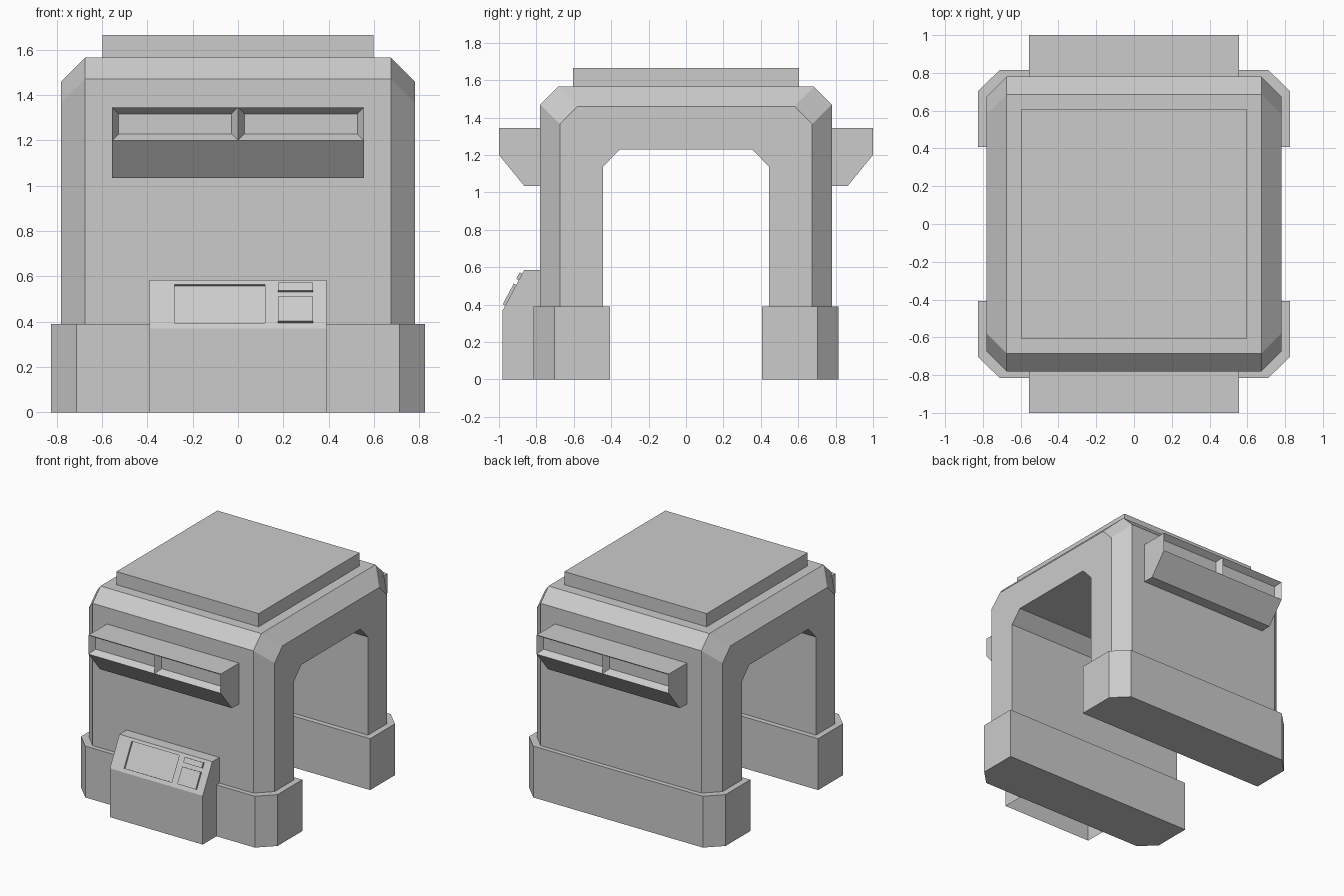
import bpy, bmesh, math
from mathutils import Vector

cube = bpy.data.objects.get("Cube")
if cube:
    bpy.data.objects.remove(cube, do_unlink=True)

grey = bpy.data.materials.new("light grey")
grey.use_nodes = True
grey.diffuse_color = (0.6, 0.6, 0.6, 1)
grey.node_tree.nodes["Principled BSDF"].inputs["Base Color"].default_value = (0.6, 0.6, 0.6, 1)


def finish(bm, name):
    mesh = bpy.data.meshes.new(name)
    bm.to_mesh(mesh)
    bm.free()
    mesh.materials.append(grey)
    obj = bpy.data.objects.new(name, mesh)
    bpy.context.collection.objects.link(obj)
    return obj


def loft(sections):
    """Closed solid through matching rings of points."""
    bm = bmesh.new()
    rings = [[bm.verts.new(p) for p in s] for s in sections]
    for a, b in zip(rings, rings[1:]):
        for i in range(len(a)):
            j = (i + 1) % len(a)
            bm.faces.new((a[i], a[j], b[j], b[i]))
    bm.faces.new(rings[0])
    bm.faces.new(rings[-1])
    bmesh.ops.recalc_face_normals(bm, faces=bm.faces[:])
    return bm


def extrude_x(profile, half_width):
    return loft([[(x, y, z) for y, z in profile] for x in (-half_width, half_width)])


def cut(bm, point, normal, faces=None):
    faces = faces or bm.faces[:]
    geom = set(faces)
    for f in faces:
        geom.update(f.edges, f.verts)
    bmesh.ops.bisect_plane(bm, geom=list(geom), plane_co=point, plane_no=normal)


def box(name, size, centre, tilt=0):
    bm = bmesh.new()
    bmesh.ops.create_cube(bm, size=1)
    bmesh.ops.scale(bm, vec=size, verts=bm.verts)
    obj = finish(bm, name)
    obj.location = centre
    obj.rotation_euler.x = tilt
    return obj


# Arched body: outer edges bevelled towards both open ends
def arch(x, inset):
    half = [(0.445, 0.38), (0.78 - inset, 0.38), (0.78 - inset, 1.47 - inset),
            (0.685 - inset, 1.565 - inset)]
    inner = [(0.355, 1.23), (0.445, 1.135)]
    ring = half + [(-y, z) for y, z in reversed(half)]
    ring += [(-y, z) for y, z in reversed(inner)] + inner
    return [(x, y, z) for y, z in ring]


finish(loft([arch(-0.78, 0.105), arch(-0.675, 0), arch(0.675, 0), arch(0.78, 0.105)]), "arched_body")

# Raised roof slab
box("roof_slab", (1.195, 1.21, 0.11), (0, 0, 1.61))

for side, end in ((-1, "front"), (1, "back")):
    # Foot with chamfered outer corners
    plan = [(-0.825, 0.407), (-0.825, 0.703), (-0.712, 0.815),
            (0.712, 0.815), (0.825, 0.703), (0.825, 0.407)]
    finish(loft([[(x, side * y, z) for x, y in plan] for z in (0, 0.39)]), end + "_foot")

    # Vent hood with two sloped pockets
    hood = [(0.77, 1.345), (1.0, 1.345), (1.0, 1.2), (0.865, 1.035), (0.77, 1.035)]
    bm = extrude_x([(side * y, z) for y, z in hood], 0.555)
    cut(bm, (0, 0, 0), (1, 0, 0))
    mouths = [f for f in bm.faces if f.normal.y * side > 0.99]
    bmesh.ops.inset_individual(bm, faces=mouths, thickness=0.04, depth=-0.045)
    finish(bm, end + "_vent_hood")

# Console with sloped desk, open underneath
bm = extrude_x([(-0.77, 0), (-0.98, 0), (-0.98, 0.37), (-0.865, 0.585), (-0.77, 0.585)], 0.39)
bmesh.ops.delete(bm, geom=[f for f in bm.faces if f.normal.z < -0.9], context='FACES')


def desk_faces():
    bm.normal_update()
    return [f for f in bm.faces if f.normal.y < -0.5 and 0.3 < f.normal.z < 0.7]


for point, normal in (((-0.28, 0, 0), (1, 0, 0)), ((0.12, 0, 0), (1, 0, 0)),
                      ((0, 0, 0.395), (0, 0, 1)), ((0, 0, 0.565), (0, 0, 1))):
    cut(bm, point, normal, desk_faces())
# Recessed screen
screen = min(desk_faces(), key=lambda f: (f.calc_center_median() - Vector((-0.08, -0.925, 0.48))).length)
bmesh.ops.inset_individual(bm, faces=[screen], thickness=0, depth=-0.015)
finish(bm, "console")

# Raised keys on the desk
tilt = -math.atan2(0.115, 0.215)
for name, low, high in (("large_key", 0.395, 0.505), ("small_key", 0.53, 0.565)):
    mid = (low + high) / 2
    y = -0.98 + (mid - 0.37) * 0.115 / 0.215
    box(name, (0.155, 0.03, (high - low) / math.cos(tilt)), (0.253, y, mid), tilt)
